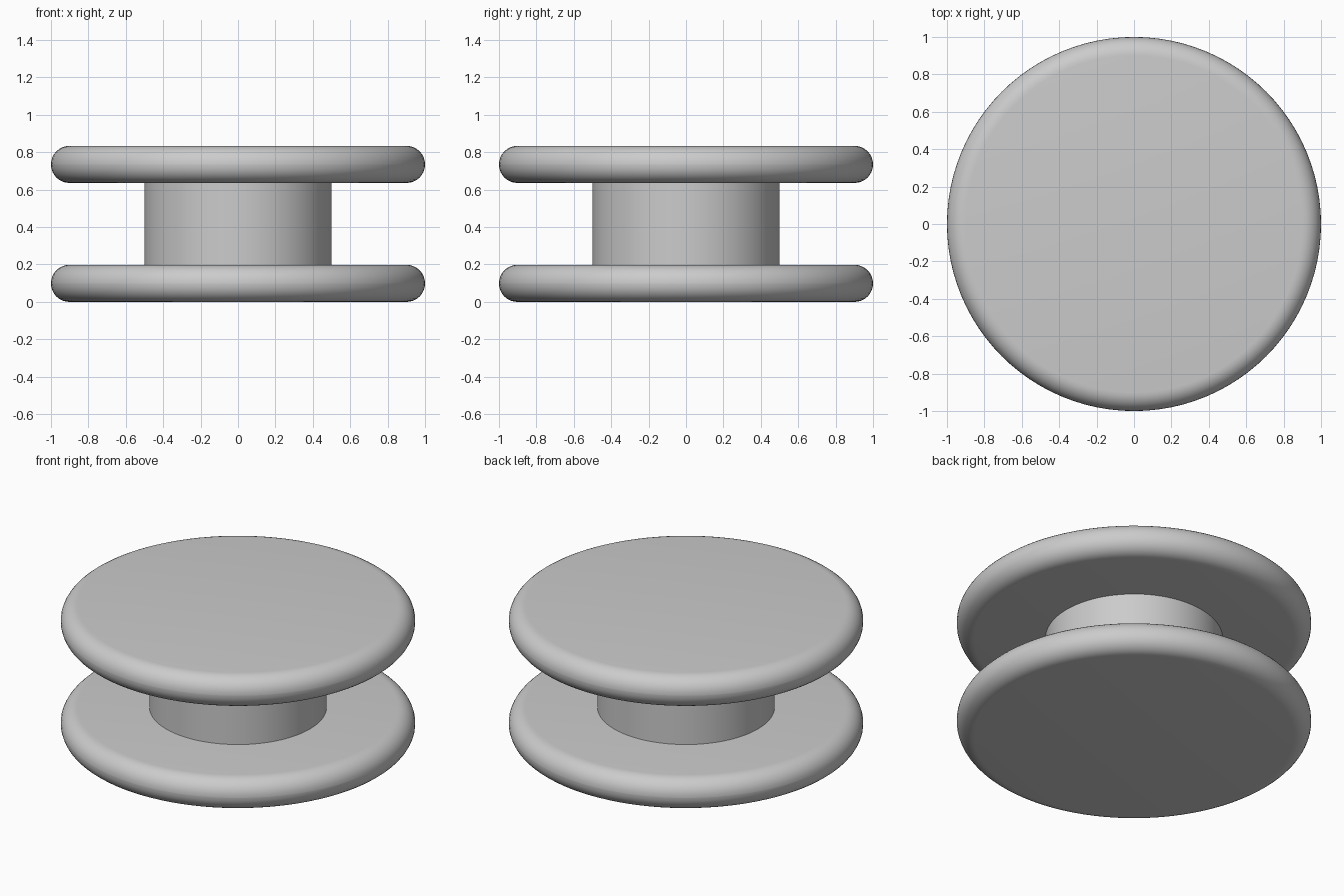
import bpy, bmesh, math

cube = bpy.data.objects.get("Cube")
if cube:
    bpy.data.objects.remove(cube)

SEGMENTS = 96
HEIGHT = 0.834
THICK = 0.198
RIM = THICK / 2

grey = bpy.data.materials.new("plain grey")
grey.use_nodes = True
colour = (0.6, 0.6, 0.6, 1)
grey.diffuse_color = colour
grey.node_tree.nodes["Principled BSDF"].inputs["Base Color"].default_value = colour


def disc(name, radius, bottom, top, round_edge=0):
    """Upright cylinder, optionally with rounded rims."""
    bm = bmesh.new()
    bmesh.ops.create_cone(bm, cap_ends=True, segments=SEGMENTS,
                          radius1=radius, radius2=radius, depth=top - bottom)
    if round_edge:
        rims = [e for e in bm.edges
                if abs(e.verts[0].co.z - e.verts[1].co.z) < 1e-5]
        bmesh.ops.bevel(bm, geom=rims, offset=round_edge, segments=8,
                        profile=0.5, affect='EDGES')
    mesh = bpy.data.meshes.new(name)
    bm.to_mesh(mesh)
    bm.free()
    mesh.materials.append(grey)
    obj = bpy.data.objects.new(name, mesh)
    obj.location.z = (bottom + top) / 2
    bpy.context.collection.objects.link(obj)
    bpy.ops.object.select_all(action='DESELECT')
    obj.select_set(True)
    bpy.context.view_layer.objects.active = obj
    bpy.ops.object.shade_smooth_by_angle(angle=math.radians(40))
    return obj


# Two rounded flanges joined by a plain hub
disc("lower_flange", 1, 0, THICK, RIM * 0.995)
disc("upper_flange", 1, HEIGHT - THICK, HEIGHT, RIM * 0.995)
disc("hub", 0.5, THICK - 0.01, HEIGHT - THICK + 0.01)
